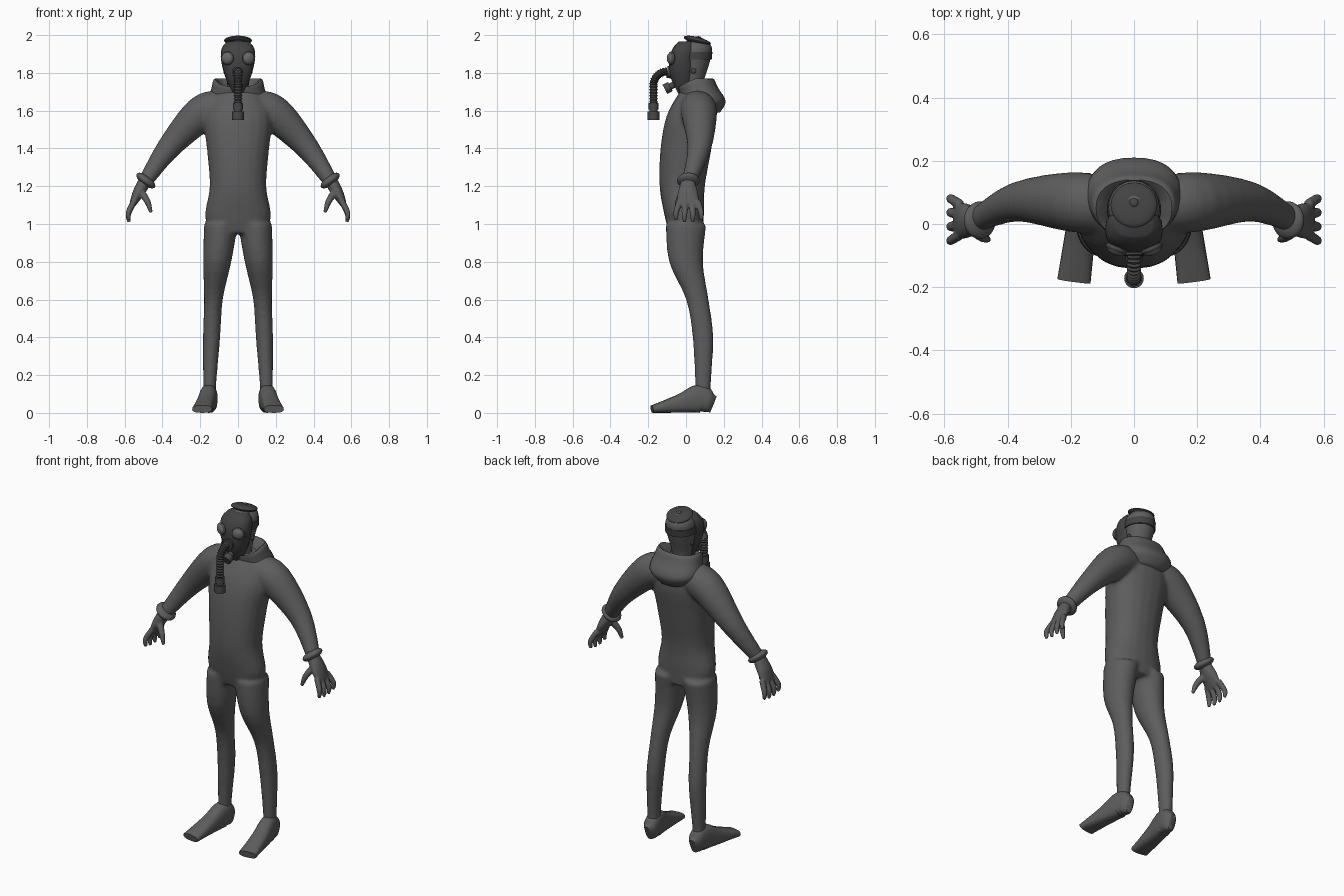
import bpy, bmesh, math
from mathutils import Matrix, Vector

if "Cube" in bpy.data.objects:
    bpy.data.objects.remove(bpy.data.objects["Cube"])

ALONG_X, ALONG_Y, ALONG_Z = Vector((1, 0, 0)), Vector((0, 1, 0)), Vector((0, 0, 1))
SIDES = {"left": 1, "right": -1}


def material(name, value):
    mat = bpy.data.materials.new(name)
    mat.use_nodes = True
    colour = (value, value, value, 1)
    mat.diffuse_color = colour
    mat.node_tree.nodes["Principled BSDF"].inputs["Base Color"].default_value = colour
    return mat


SUIT = material("suit grey", 0.11)
MASK = material("mask dark grey", 0.055)
RUBBER = material("rubber grey", 0.065)
LENS = material("lens grey", 0.14)


def smooth_rows(rows, steps):
    """Pass a smooth curve through a few key cross-sections."""
    keys = [Vector(row) for row in rows]
    last = len(keys) - 1
    result = []
    for i in range(last):
        start, end = keys[i], keys[i + 1]
        leave = (end - keys[max(i - 1, 0)]) / 2
        arrive = (keys[min(i + 2, last)] - start) / 2
        for step in range(steps):
            t = step / steps
            ease = t * t * (3 - 2 * t)
            result.append(start.lerp(end, ease) + leave * t * (1 - t) ** 2
                          - arrive * t * t * (1 - t))
    return result + [keys[last]]


def loft(bm, rows, up=None, ratio=1, power=1, side=1, dip=0, steps=4, count=20):
    """Skin sections of x, y, z, width and depth; they stay level without an up axis."""
    rows = [row if len(row) > 4 else (*row, row[-1] * ratio) for row in rows]
    rows = smooth_rows(rows, steps)
    centres = [Vector(row[:3]) for row in rows]
    rings = []
    for i, row in enumerate(rows):
        across, deep = ALONG_X, ALONG_Y
        if up:
            tangent = centres[min(i + 1, len(rows) - 1)] - centres[max(i - 1, 0)]
            across = up.cross(tangent).normalized()
            deep = tangent.cross(across).normalized()
        ring = []
        for k in range(count):
            angle = math.tau * k / count
            c, s = math.cos(angle), math.sin(angle)
            point = centres[i] + across * row[3] * math.copysign(abs(c) ** power, c)
            point += deep * row[4] * math.copysign(abs(s) ** power, s)
            point.z -= dip * max(0, -s)
            point.x *= side
            ring.append(bm.verts.new(point))
        rings.append(ring)
    faces = [bm.faces.new(rings[0]), bm.faces.new(rings[-1])]
    for low, high in zip(rings, rings[1:]):
        for k in range(count):
            faces.append(bm.faces.new((low[k], low[k - 1], high[k - 1], high[k])))
    bmesh.ops.recalc_face_normals(bm, faces=faces)


def finish(bm, name, mat, voxel=None):
    """Make the object, optionally blending overlapping pieces into one skin."""
    mesh = bpy.data.meshes.new(name)
    bm.to_mesh(mesh)
    bm.free()
    mesh.materials.append(mat)
    obj = bpy.data.objects.new(name, mesh)
    bpy.context.collection.objects.link(obj)
    bpy.ops.object.select_all(action='DESELECT')
    obj.select_set(True)
    bpy.context.view_layer.objects.active = obj
    bpy.ops.object.shade_smooth_by_angle(angle=math.radians(50))
    if voxel:
        blend = obj.modifiers.new("Blend", 'REMESH')
        blend.mode = 'VOXEL'
        blend.voxel_size = voxel
        blend.use_smooth_shade = True
        relax = obj.modifiers.new("Relax", 'SMOOTH')
        relax.iterations = 6


def part(name, rows, mat, **options):
    bm = bmesh.new()
    loft(bm, rows, **options)
    finish(bm, name, mat)


def column(rows):
    """Sections of y, z, width and depth on the centre line."""
    return [(0, *row) for row in rows]


def ball(name, centre, radius, thickness, axis, mat):
    bm = bmesh.new()
    bmesh.ops.create_uvsphere(bm, u_segments=24, v_segments=12, radius=1)
    turn = Vector(axis).to_track_quat('Z', 'Y').to_matrix().to_4x4()
    size = Matrix.Diagonal((radius, radius, thickness, 1))
    bm.transform(Matrix.Translation(centre) @ turn @ size)
    finish(bm, name, mat)


def drum(name, start, end, radius, mat):
    up = ALONG_X
    part(name, [(*start, radius), (*end, radius)], mat, up=up, steps=1)


# One-piece suit: torso, legs and arms blended into a single skin
torso = column([(0, .95, .15, .09), (-.01, 1.05, .175, .105), (-.02, 1.2, .15, .12),
                (0, 1.4, .165, .135), (.03, 1.58, .18, .13), (.05, 1.72, .1, .07)])
leg = [(.09, 0, 1, .09), (.11, 0, .8, .075), (.13, .06, .6, .05),
       (.14, .09, .4, .046), (.15, .09, .15, .035), (.15, .09, .06, .035)]
arm = [(.1, .06, 1.62, .09), (.2, .07, 1.58, .095), (.37, .07, 1.4, .063), (.5, .01, 1.21, .037)]
bm = bmesh.new()
loft(bm, torso, power=.9)
for side in SIDES.values():
    loft(bm, leg, ratio=1.2, side=side)
    loft(bm, arm, up=ALONG_Y, side=side)
finish(bm, "body_suit", SUIT, voxel=.011)

# Folded hood lying round the neck
hood = column([(.09, 1.59, .09, .09), (.09, 1.65, .15, .12), (.07, 1.72, .14, .1),
               (.05, 1.77, .12, .09), (.04, 1.7, .06, .05)])
part("hood", hood, SUIT, power=.85, dip=.045, count=32)

# Feet rest on the ground, so each section is as high as its centre
foot = [(x, y, high, wide, high) for x, y, high, wide in (
    (.15, .145, .045, .02), (.15, .12, .055, .04), (.155, .07, .075, .045),
    (.17, -.03, .05, .048), (.19, -.18, .02, .053))]

# Gloves: palm, thumb and four fingers
palm = [(.49, .01, 1.23, .035), (.53, .01, 1.16, .03, .055), (.56, .01, 1.1, .016, .056)]
thumb = [(.52, -.01, 1.18, .02), (.48, -.04, 1.12, .017), (.46, -.05, 1.06, .009)]
for tag, side in SIDES.items():
    part(tag + "_foot", foot, SUIT, up=ALONG_Z, side=side, power=.75)
    ball(tag + "_cuff", (.488 * side, .012, 1.23), .06, .026, (.6 * side, 0, -.8), SUIT)
    bm = bmesh.new()
    for rows in (palm, thumb):
        loft(bm, rows, up=ALONG_Y, side=side)
    for i in range(4):
        offset = i - 1.5
        length = .115 - .01 * abs(offset)
        y = .014 + .032 * offset
        fan = .012 * offset
        finger = [(.55, y, 1.12, .016), (.58, y + fan, 1.12 - length * .6, .015),
                  (.577, y + fan, 1.12 - length, .009)]
        loft(bm, finger, up=ALONG_Y, side=side)
    finish(bm, tag + "_glove", SUIT, voxel=.005)

# Head with harness
head = column([(.04, 1.66, .055, .05), (.04, 1.75, .058, .053), (.045, 1.87, .08, .084),
               (.055, 1.94, .076, .08), (.055, 1.985, .03, .03)])
part("head", head, SUIT)
part("head_strap", column([(.046, 1.87, .086, .09), (.05, 1.91, .085, .09)]), MASK,
     steps=1, count=32)
backward = (0, .26, 1)
ball("crown_pad", (0, .06, 1.971), .074, .019, backward, MASK)
ball("crown_button", (0, .068, 1.986), .014, .008, backward, RUBBER)

# Face mask with lenses and cheek buckles
mask = column([(-.01, 1.69, .03, .03), (-.02, 1.78, .068, .063), (-.02, 1.87, .09, .07),
               (-.01, 1.93, .086, .06), (0, 1.965, .06, .04)])
part("face_mask", mask, MASK, power=.8)
for tag, side in SIDES.items():
    outward = (.4 * side, -1, 0)
    ball(tag + "_lens_rim", (.056 * side, -.078, 1.877), .036, .016, outward, RUBBER)
    ball(tag + "_lens", (.057 * side, -.082, 1.877), .031, .017, outward, LENS)
    ball(tag + "_cheek_buckle", (.07 * side, .04, 1.81), .014, .008, ALONG_X, MASK)

# Ribbed breathing hose bends forward from the mouth, then drops straight
hose, bend, drop = [], 20, 14
for i in range(bend + drop):
    angle = math.pi / 2 * min(i / bend, 1)
    fall = max(0, i - bend) * .008
    radius = .023 if i % 2 else .018
    hose.append((0, -.1 - .072 * math.sin(angle), 1.735 + .072 * math.cos(angle) - fall, radius))
part("breathing_hose", hose, RUBBER, up=ALONG_X, steps=1)
drum("mouthpiece", (0, -.05, 1.8), (0, -.1, 1.805), .032, MASK)
drum("valve_stem", (0, -.05, 1.745), (0, -.09, 1.725), .017, RUBBER)
drum("outlet_valve", (0, -.083, 1.728), (0, -.112, 1.713), .027, RUBBER)

# Stacked collars at the end of the hose
collar_y = -.172
for name, top, bottom, radius in (("hose_collar", 1.64, 1.605, .026),
                                  ("hose_neck", 1.61, 1.59, .021),
                                  ("hose_connector", 1.595, 1.55, .031)):
    drum(name, (0, collar_y, top), (0, collar_y, bottom), radius, RUBBER)
